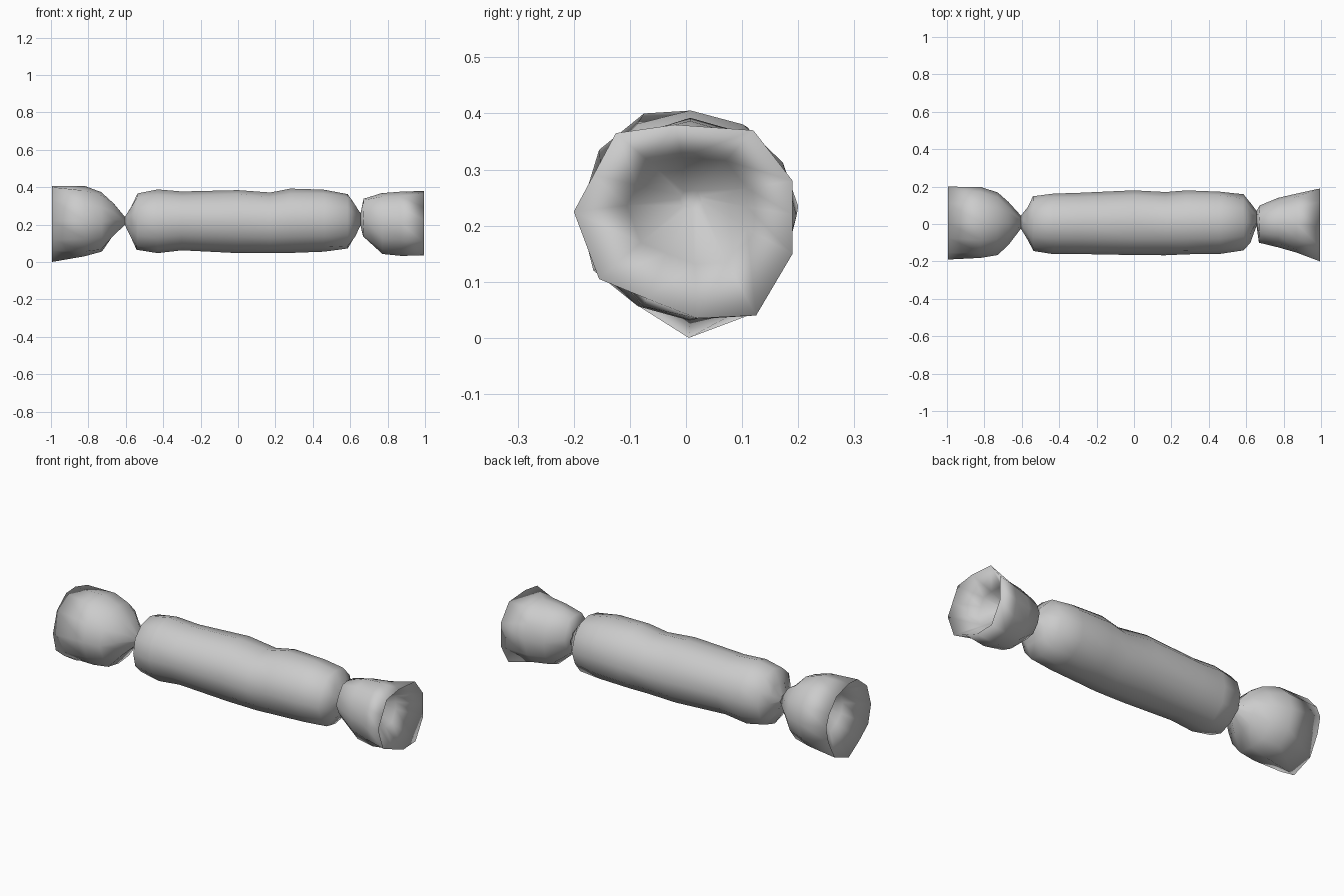
import bpy, bmesh, math, random

random.seed(4)
SIDES = 12

start_cube = bpy.data.objects.get("Cube")
if start_cube:
    bpy.data.objects.remove(start_cube, do_unlink=True)

paper = bpy.data.materials.new("grey_paper")
paper.use_nodes = True
colour = (0.6, 0.6, 0.6, 1.0)
paper.diffuse_color = colour
shader = next(n for n in paper.node_tree.nodes if n.type == 'BSDF_PRINCIPLED')
shader.inputs["Base Color"].default_value = colour
shader.inputs["Roughness"].default_value = 0.8


def ring(x, back_front, bottom_top, pleat=0.0, crumple=0.003):
    """Oval cross-section fitted between limits; pleat gathers every other corner."""
    (y_min, y_max), (z_min, z_max) = back_front, bottom_top
    points = []
    for k in range(SIDES):
        angle = math.tau * k / SIDES
        size = 1 - pleat * (k % 2) + random.uniform(-crumple, crumple) * 6
        y = (y_min + y_max) / 2 + (y_max - y_min) / 2 * size * math.cos(angle)
        z = (z_min + z_max) / 2 + (z_max - z_min) / 2 * size * math.sin(angle)
        points.append((x + random.uniform(-crumple, crumple), y, z))
    return points


def hollow_end(x, outline):
    """Open edge of a paper tail, then the funnel sinking into it."""
    y_mid, z_mid = 0.01, 0.25
    return [[(x - math.copysign(depth, x), y_mid + (y - y_mid) * size,
              z_mid + (z - z_mid) * size) for y, z in outline]
            for depth, size in ((0, 1), (0.11, 0.55), (0.2, 0.1))]


def paper_tube(name, rings):
    """Skin the rings in order and close both ends."""
    bm = bmesh.new()
    loops = [[bm.verts.new(p) for p in points] for points in rings]
    for a, b in zip(loops, loops[1:]):
        for k in range(SIDES):
            n = (k + 1) % SIDES
            bm.faces.new((a[k], a[n], b[n], b[k]))
    bm.faces.new(reversed(loops[0]))
    bm.faces.new(loops[-1])
    for face in bm.faces:
        face.smooth = True
    mesh = bpy.data.meshes.new(name)
    bm.to_mesh(mesh)
    bm.free()
    mesh.materials.append(paper)
    obj = bpy.data.objects.new(name, mesh)
    bpy.context.collection.objects.link(obj)


# Pinched necks, shared by the body and the tails
right_neck = ring(-0.605, (-0.025, 0.045), (0.195, 0.245), pleat=0.3, crumple=0)
left_neck = ring(0.655, (-0.01, 0.07), (0.19, 0.265), pleat=0.3, crumple=0)

# Long filled body
paper_tube("wrapped_body", [
    right_neck,
    ring(-0.57, (-0.085, 0.09), (0.12, 0.305), pleat=0.15),
    ring(-0.54, (-0.145, 0.15), (0.065, 0.365)),
    ring(-0.43, (-0.16, 0.165), (0.045, 0.385)),
    ring(-0.3, (-0.162, 0.168), (0.065, 0.375)),
    ring(0, (-0.165, 0.18), (0.05, 0.385)),
    ring(0.17, (-0.165, 0.168), (0.05, 0.37)),
    ring(0.28, (-0.165, 0.18), (0.05, 0.39)),
    ring(0.46, (-0.16, 0.175), (0.055, 0.385)),
    ring(0.585, (-0.14, 0.16), (0.065, 0.37), pleat=0.04),
    ring(0.625, (-0.1, 0.11), (0.12, 0.32), pleat=0.15),
    left_neck,
])

# Open tail on the model's right
right_rim = [(0.2, 0.235), (0.175, 0.3), (0.11, 0.375), (0.005, 0.405),
             (-0.075, 0.4), (-0.155, 0.335), (-0.19, 0.22), (-0.165, 0.12),
             (-0.09, 0.06), (0.005, 0), (0.125, 0.045), (0.18, 0.15)]
paper_tube("right_tail", [
    *reversed(hollow_end(-0.995, right_rim)),
    ring(-0.82, (-0.18, 0.195), (0.03, 0.405)),
    ring(-0.73, (-0.165, 0.17), (0.045, 0.38), pleat=0.05),
    ring(-0.67, (-0.11, 0.12), (0.12, 0.33), pleat=0.15),
    right_neck,
])

# Open tail on the model's left, with an abrupt gathered shoulder
left_rim = [(0.19, 0.22), (0.19, 0.28), (0.12, 0.37), (-0.02, 0.38),
            (-0.125, 0.365), (-0.165, 0.29), (-0.2, 0.225), (-0.155, 0.105),
            (-0.07, 0.07), (0.02, 0.035), (0.125, 0.04), (0.19, 0.15)]
paper_tube("left_tail", [
    left_neck,
    ring(0.67, (-0.1, 0.1), (0.13, 0.345), pleat=0.08),
    ring(0.77, (-0.125, 0.14), (0.045, 0.37)),
    ring(0.87, (-0.155, 0.165), (0.035, 0.375)),
    *hollow_end(0.995, left_rim),
])
